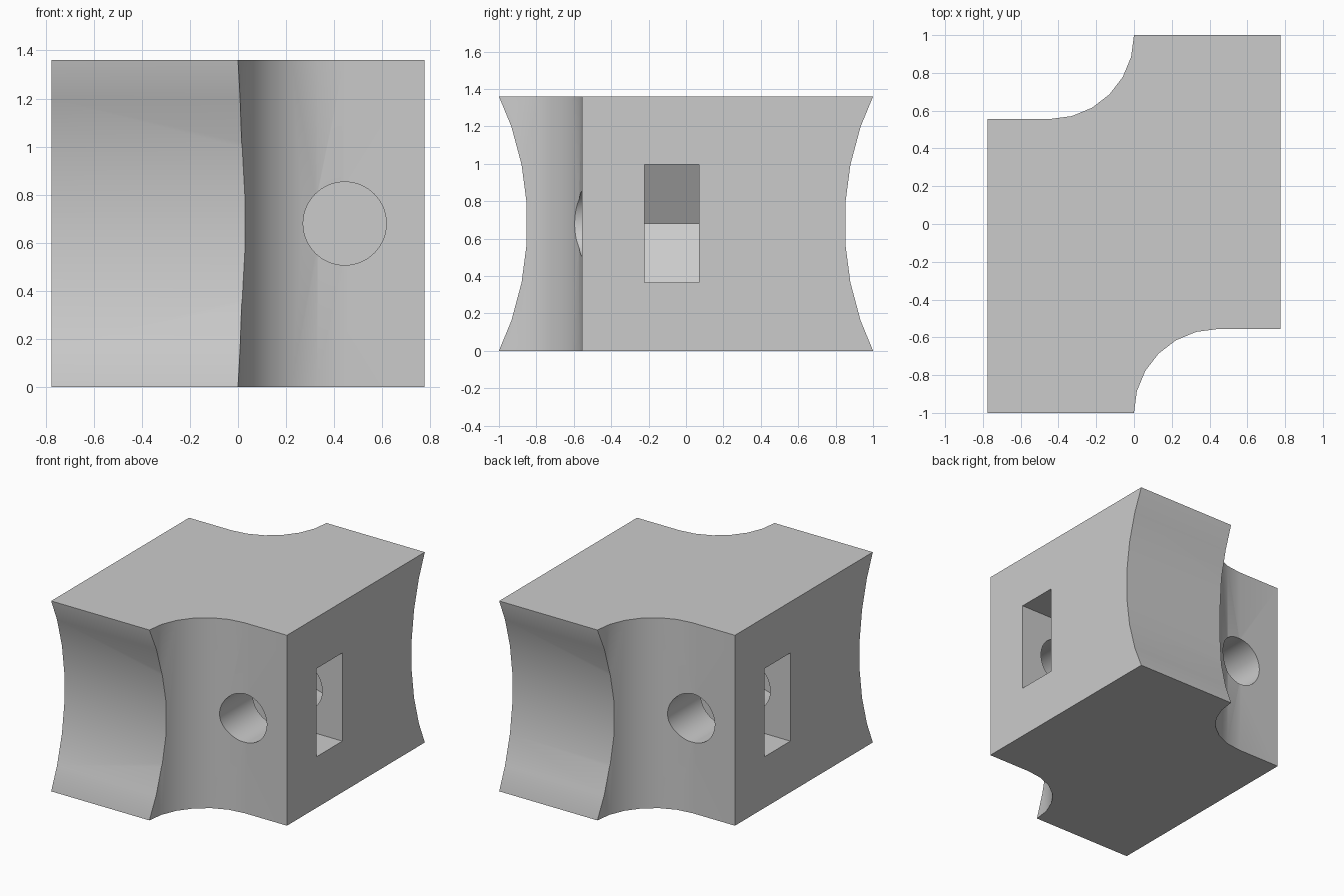
import bpy, bmesh
from math import sin, cos, pi, radians
from mathutils import Matrix

cube = bpy.data.objects.get("Cube")
if cube:
    bpy.data.objects.remove(cube, do_unlink=True)

HEIGHT, HALF_W = 1.36, 0.776
MID = HEIGHT / 2
BOLT_X = 0.444

grey = bpy.data.materials.new("light grey")
grey.use_nodes = True
colour = (0.6, 0.6, 0.6, 1)
grey.diffuse_color = colour
grey.node_tree.nodes["Principled BSDF"].inputs["Base Color"].default_value = colour


def prism(name, points, depth):
    """Extrude a closed outline of 3D points along a depth vector."""
    bm = bmesh.new()
    face = bm.faces.new([bm.verts.new(p) for p in points])
    top = bmesh.ops.extrude_face_region(bm, geom=[face])["geom"]
    bmesh.ops.translate(bm, vec=depth,
                        verts=[v for v in top if isinstance(v, bmesh.types.BMVert)])
    bmesh.ops.recalc_face_normals(bm, faces=bm.faces)
    mesh = bpy.data.meshes.new(name)
    bm.to_mesh(mesh)
    bm.free()
    mesh.materials.append(grey)
    obj = bpy.data.objects.new(name, mesh)
    bpy.context.collection.objects.link(obj)
    return obj


def ring(radius, count, offset=0.0):
    angles = [2 * pi * i / count + offset for i in range(count)]
    return [(radius * cos(a), radius * sin(a)) for a in angles]


# Block outline: a quarter-round notch on one corner, repeated by a half turn
half = [(-HALF_W, -1)]
for i in range(7):
    a = radians(15 * i)
    half.append((BOLT_X * (1 - cos(a)), -1 + BOLT_X * sin(a)))
half.append((HALF_W, -1 + BOLT_X))
outline = half + [(-x, -y) for x, y in half]
outline = [(x, y, 0) for x, y in outline]
# Drop the corner shared by both halves if it repeats
outline = list(dict.fromkeys(outline))
block = prism("clamp_block", outline, (0, 0, HEIGHT))


def cut(cutter):
    cutter.hide_render = True
    mod = block.modifiers.new(cutter.name, "BOOLEAN")
    mod.operation = "DIFFERENCE"
    mod.solver = "EXACT"
    mod.object = cutter
    bpy.context.view_layer.objects.active = block
    bpy.ops.object.modifier_apply(modifier=mod.name)
    bpy.data.objects.remove(cutter, do_unlink=True)


# Nut pocket: half a hexagon at the inner end, open at the side
FLAT = 0.315
R_HEX = FLAT / cos(pi / 6)
pocket = [(BOLT_X - R_HEX, MID), (BOLT_X - R_HEX / 2, MID - FLAT), (1, MID - FLAT),
          (1, MID + FLAT), (BOLT_X - R_HEX / 2, MID + FLAT)]

for side, turn in (("front", 0), ("back", pi)):
    cutters = [
        # Wide shallow scoop across the end face
        prism(side + "_scoop", [(-1, y - 2.463, z + MID)
                                for y, z in ring(1.615, 48, pi / 48)], (2, 0, 0)),
        # Bolt hole running through the pocket
        prism(side + "_bolt_hole", [(x + BOLT_X, -0.8, z + MID)
                                    for x, z in ring(0.173, 64)], (0, 1.15, 0)),
        prism(side + "_nut_pocket", [(x, -0.223, z) for x, z in pocket], (0, 0.293, 0)),
    ]
    for cutter in cutters:
        cutter.data.transform(Matrix.Rotation(turn, 4, "Z"))
        cut(cutter)

# Smooth the curved walls and keep the corners crisp
bpy.ops.object.select_all(action="DESELECT")
block.select_set(True)
bpy.context.view_layer.objects.active = block
bpy.ops.object.shade_smooth_by_angle(angle=radians(30))
